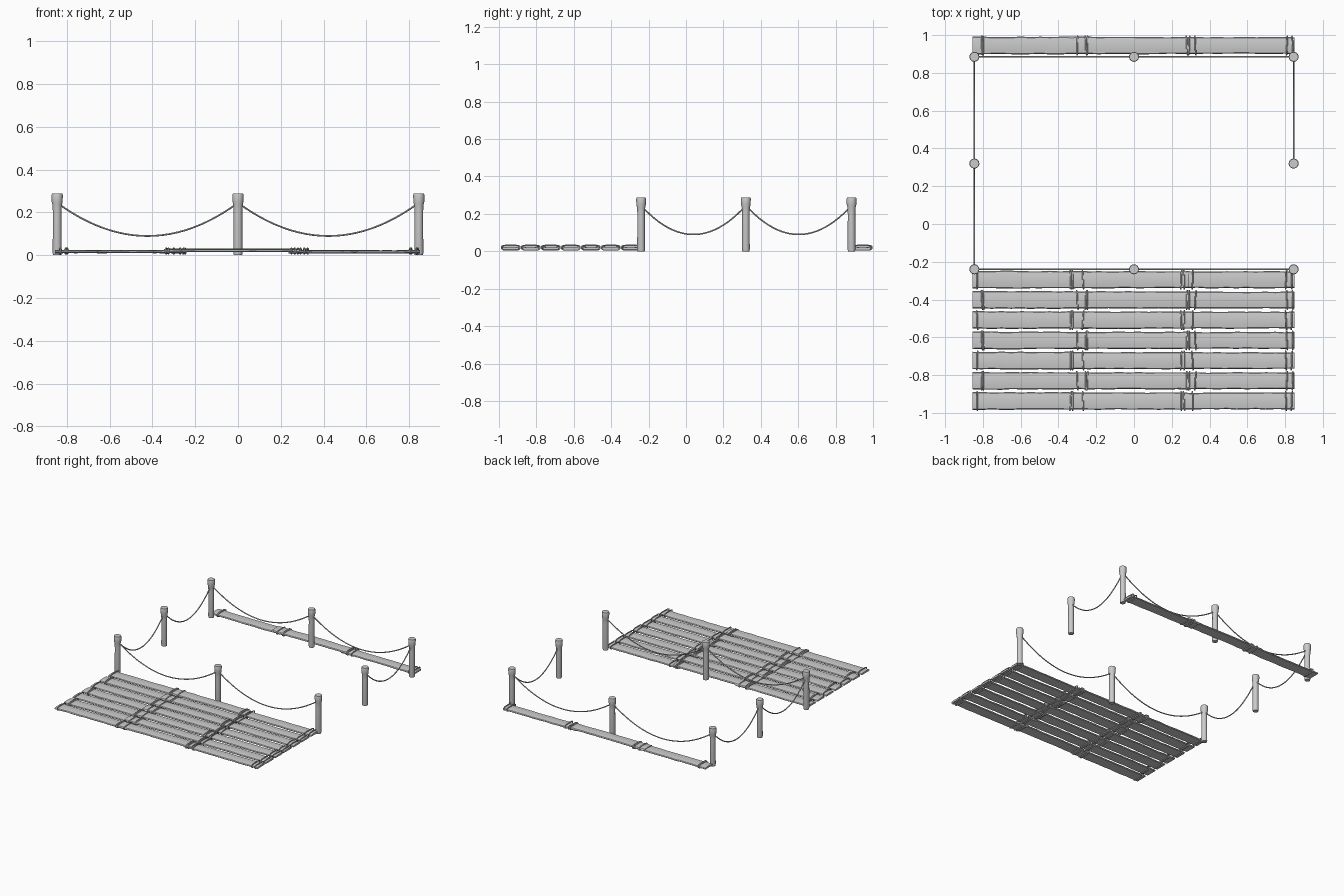
import bpy, bmesh, math, random
from mathutils import Vector

random.seed(4)
cube = bpy.data.objects.get("Cube")
if cube:
    bpy.data.objects.remove(cube)


def material(name, value):
    m = bpy.data.materials.new(name)
    m.use_nodes = True
    colour = (value, value, value, 1)
    m.diffuse_color = colour
    m.node_tree.nodes["Principled BSDF"].inputs["Base Color"].default_value = colour
    return m


GREY = material("weathered grey", 0.6)


def finish(name, bm, angle=40):
    bmesh.ops.recalc_face_normals(bm, faces=bm.faces[:])
    mesh = bpy.data.meshes.new(name)
    bm.to_mesh(mesh)
    bm.free()
    ob = bpy.data.objects.new(name, mesh)
    bpy.context.collection.objects.link(ob)
    mesh.materials.append(GREY)
    bpy.ops.object.select_all(action='DESELECT')
    ob.select_set(True)
    bpy.context.view_layer.objects.active = ob
    bpy.ops.object.shade_smooth_by_angle(angle=math.radians(angle))
    return ob


def skin(bm, rings, closed=False):
    """Join equal vertex rings into a tube, capped unless closed."""
    loops = [[bm.verts.new(p) for p in ring] for ring in rings]
    n = len(loops[0])
    for a, b in zip(loops, loops[1:] + (loops[:1] if closed else [])):
        for i in range(n):
            j = (i + 1) % n
            bm.faces.new((a[i], a[j], b[j], b[i]))
    if not closed:
        bm.faces.new(loops[0])
        bm.faces.new(loops[-1])


def tube(bm, path, radius, sides=8, closed=False):
    """Sweep a circle along a path lying in a vertical plane."""
    path = [Vector(p) for p in path]
    n = len(path)
    span = path[n // 2] - path[0]
    side = Vector((-span.y, span.x, 0)).normalized()
    rings = []
    for i, p in enumerate(path):
        before = path[i - 1] if closed or i else p
        after = path[(i + 1) % n] if closed or i < n - 1 else p
        up = side.cross((after - before).normalized())
        rings.append([p + radius * (side * math.cos(t) + up * math.sin(t))
                      for t in (math.tau * k / sides for k in range(sides))])
    skin(bm, rings, closed)


# Posts with a flared head
PROFILE = [(0.019, 0), (0.021, 0.01), (0.020, 0.20), (0.022, 0.235),
           (0.0255, 0.25), (0.0265, 0.28), (0.024, 0.289)]


def post(name, x, y):
    bm = bmesh.new()
    skin(bm, [[(x + r * math.cos(math.tau * k / 16), y + r * math.sin(math.tau * k / 16), z)
               for k in range(16)] for r, z in PROFILE])
    finish(name, bm)


# Sagging rope between two posts
def rope(name, a, b):
    bm = bmesh.new()
    a, b = Vector((*a, 0)), Vector((*b, 0))
    path = []
    for i in range(25):
        t = i / 24
        p = a.lerp(b, t)
        p.z = 0.09 + 0.155 * (2 * t - 1) ** 2
        path.append(p)
    tube(bm, path, 0.004)
    finish(name, bm)


# Worn board with a crowned top and uneven edges
SECTION = [(-1, 0.35), (-0.9, 0), (0.9, 0), (1, 0.35), (0.9, 0.75), (0.45, 0.95),
           (0, 1), (-0.45, 0.95), (-0.9, 0.75)]


def board(name, x0, x1, y, z0, z1, half):
    bm = bmesh.new()
    rings = []
    for i in range(13):
        x = x0 + (x1 - x0) * i / 12
        wl, wr = (half - random.uniform(0, 0.004) for _ in range(2))
        lift = random.uniform(-0.001, 0.001)
        rings.append([(x, y + u * (wr if u > 0 else wl), z0 + v * (z1 - z0) + lift)
                      for u, v in SECTION])
    skin(bm, rings)
    finish(name, bm, 30)


# Rope lashing wrapped around a board
def lashing(bm, x, y, lean):
    path = []
    for k in range(24):
        t = math.tau * k / 24
        c, s = math.cos(t), math.sin(t)
        path.append((x + lean * c, y + 0.049 * math.copysign(abs(c) ** 0.4, c),
                     0.0195 + 0.0125 * math.copysign(abs(s) ** 0.6, s)))
    # Sweep with a ring spanned by the x axis and the outward direction
    rings = []
    for k, p in enumerate(path):
        t = math.tau * k / 24
        out = Vector((0, math.cos(t), math.sin(t)))
        rings.append([Vector(p) + 0.004 * (Vector((1, 0, 0)) * math.cos(q) + out * math.sin(q))
                      for q in (math.tau * j / 6 for j in range(6))])
    skin(bm, rings, True)


# Lashing positions alternate from row to row
BANDS = [(-0.83, -0.335, -0.325, -0.27, 0.25, 0.265, 0.31, 0.805, 0.835),
         (-0.805, -0.798, -0.30, -0.255, -0.247, 0.28, 0.292, 0.325, 0.81, 0.84)]


def plank(row, y):
    board(f"plank_left_{row}", -0.855, -0.24, y, 0.010, 0.024, 0.048)
    board(f"plank_middle_{row}", -0.345, 0.29, y, 0.015, 0.030, 0.047)
    board(f"plank_right_{row}", 0.235, 0.85, y, 0.009, 0.023, 0.046)
    bm = bmesh.new()
    for x in BANDS[row % 2]:
        lashing(bm, x, y, random.uniform(-0.004, 0.004))
    finish(f"plank_lashing_{row}", bm)


for row in range(7):
    plank(row, -0.937 + 0.107 * row)
plank(7, 0.945)

X, BACK, MID, FRONT = 0.845, 0.885, 0.32, -0.24
for label, y in (("back", BACK), ("front", FRONT)):
    for side, x in (("right", -X), ("centre", 0), ("left", X)):
        post(f"{label}_post_{side}", x, y)
    rope(f"{label}_rope_right", (-X, y), (0, y))
    rope(f"{label}_rope_left", (0, y), (X, y))
for side, x in (("right", -X), ("left", X)):
    post(f"middle_post_{side}", x, MID)
    rope(f"rear_side_rope_{side}", (x, MID), (x, BACK))
rope("front_side_rope_right", (-X, FRONT), (-X, MID))
